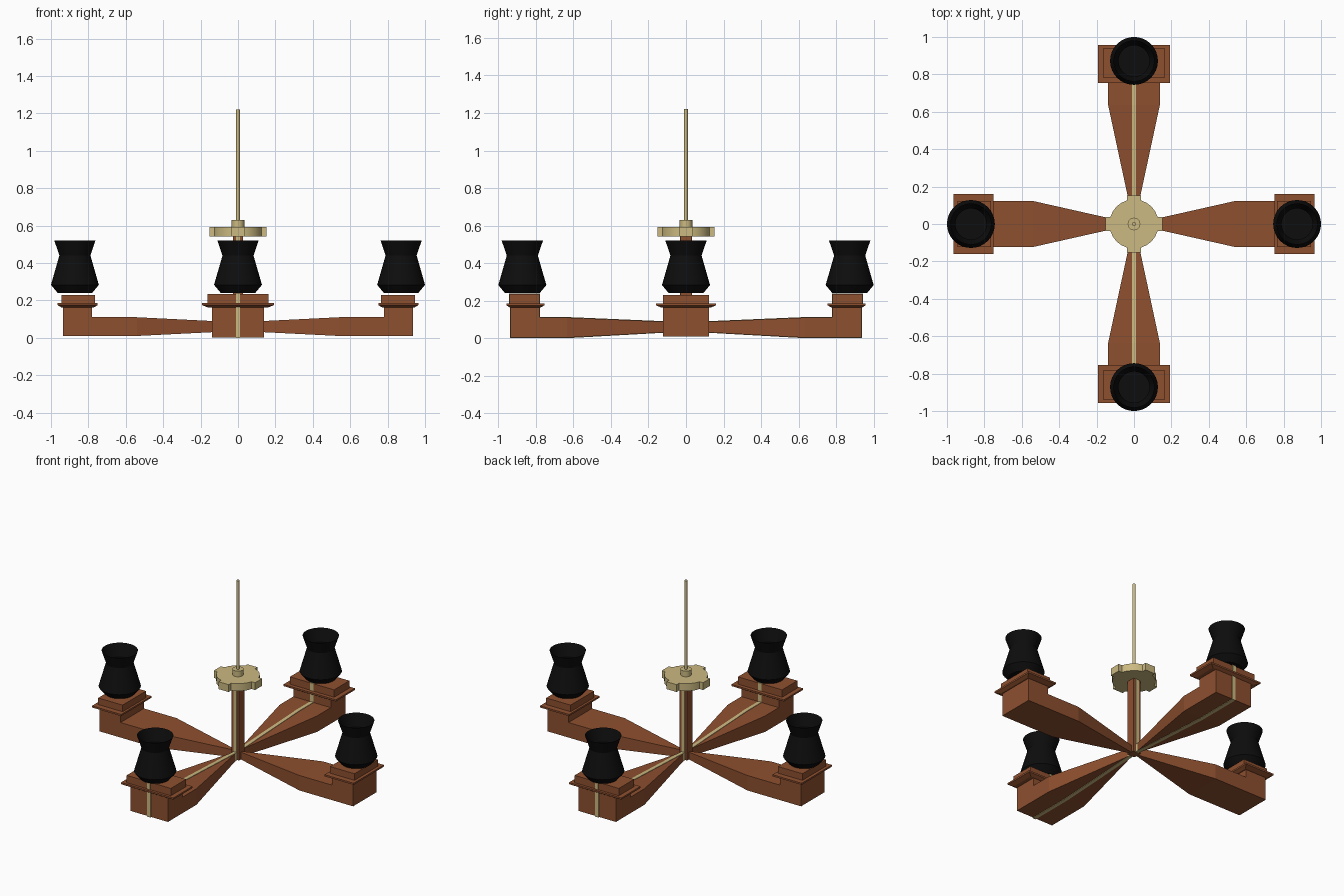
import bpy, bmesh, math
from mathutils import Matrix

if "Cube" in bpy.data.objects:
    bpy.data.objects.remove(bpy.data.objects["Cube"])


def material(name, rgb):
    m = bpy.data.materials.new(name)
    m.diffuse_color = (*rgb, 1)
    m.use_nodes = True
    m.node_tree.nodes["Principled BSDF"].inputs["Base Color"].default_value = m.diffuse_color
    return m


WOOD = material("brown_wood", (0.27, 0.079, 0.028))
BRASS = material("pale_brass", (0.60, 0.49, 0.22))
BLACK = material("black_glass", (0.004, 0.004, 0.004))


def finish(name, bm, mat, matrix=Matrix(), smooth=False):
    bmesh.ops.recalc_face_normals(bm, faces=bm.faces)
    bm.transform(matrix)
    me = bpy.data.meshes.new(name)
    bm.to_mesh(me)
    bm.free()
    me.materials.append(mat)
    ob = bpy.data.objects.new(name, me)
    bpy.context.collection.objects.link(ob)
    if smooth:
        bpy.ops.object.select_all(action='DESELECT')
        ob.select_set(True)
        bpy.context.view_layer.objects.active = ob
        bpy.ops.object.shade_smooth_by_angle(angle=math.radians(25))
    return ob


def loft(name, rings, mat, matrix=Matrix(), caps=(True, True), smooth=False):
    """Skin a list of equal-length point rings."""
    bm = bmesh.new()
    vs = [[bm.verts.new(p) for p in r] for r in rings]
    n = len(vs[0])
    for a, b in zip(vs, vs[1:]):
        for i in range(n):
            bm.faces.new((a[i], a[(i + 1) % n], b[(i + 1) % n], b[i]))
    if caps[0]:
        bm.faces.new(vs[0])
    if caps[1]:
        bm.faces.new(vs[-1])
    return finish(name, bm, mat, matrix, smooth)


def rect(x0, x1, y0, y1, z):
    return [(x0, y0, z), (x1, y0, z), (x1, y1, z), (x0, y1, z)]


def box(name, x0, x1, y0, y1, z0, z1, mat, matrix=Matrix()):
    return loft(name, [rect(x0, x1, y0, y1, z0), rect(x0, x1, y0, y1, z1)], mat, matrix)


def lathe(name, profile, sides, mat, matrix=Matrix(), caps=(True, True), smooth=True):
    rings = [[(r * math.cos(2 * math.pi * i / sides), r * math.sin(2 * math.pi * i / sides), z)
              for i in range(sides)] for r, z in profile]
    return loft(name, rings, mat, matrix, caps, smooth)


def arm(label, angle, hw, taper, z0, flange, cap, cap_top, stripe):
    """One arm pointing along +x, turned by angle; cap and flange are (d0, d1, half width)."""
    m = Matrix.Rotation(math.radians(angle), 4, 'Z')
    # tapered beam and upright end block
    sections = [(0.02, 0.006, 0.036, 0.084), (taper, hw, z0, 0.11), (0.785, hw, z0, 0.11)]
    loft(label + "_beam", [[(d, -w, a), (d, w, a), (d, w, b), (d, -w, b)]
                           for d, w, a, b in sections], WOOD, m)
    box(label + "_end_block", 0.78, 0.935, -hw, hw, z0, 0.175, WOOD, m)
    # flared lip and cap block
    f0, f1, fw = flange
    loft(label + "_lip", [rect(f0 + 0.02, f1 - 0.02, -fw + 0.03, fw - 0.03, 0.163),
                          rect(f0, f1, -fw, fw, 0.175),
                          rect(f0, f1, -fw, fw, 0.186)], WOOD, m)
    c0, c1, cw = cap
    box(label + "_cap", c0, c1, -cw, cw, 0.18, cap_top, WOOD, m)
    # inlaid brass strip wrapping the arm
    if stripe:
        outline = [(0.03, 0.034), (taper, 0), (0.939, 0), (0.939, 0.175), (0.943, 0.186),
                   (0.943, cap_top + 0.003), (0.777, cap_top + 0.003),
                   (0.777, 0.113), (taper, 0.113), (0.03, 0.087)]
        loft(label + "_brass_strip", [[(d, s * 0.012, z) for d, z in outline]
                                      for s in (-1, 1)], BRASS, m)
    # waisted lamp shade, open at the top
    lathe(label + "_shade", [(0.092, 0.24), (0.128, 0.283), (0.083, 0.44), (0.11, 0.52)], 32,
          BLACK, m @ Matrix.Translation((0.872, 0, 0)), (True, False))


for label, angle in (("right_arm", 0), ("left_arm", 180)):
    arm(label, angle, 0.123, 0.54, 0.01, (0.75, 0.965, 0.16), (0.765, 0.945, 0.123), 0.23, False)
for label, angle in (("back_arm", 90), ("front_arm", 270)):
    arm(label, angle, 0.138, 0.635, 0.003, (0.755, 0.957, 0.193), (0.78, 0.94, 0.163), 0.235, True)

# central post with brass inlay
box("post", -0.028, 0.028, -0.028, 0.028, 0.036, 0.55, WOOD)
box("post_brass_strip", -0.012, 0.012, -0.031, 0.031, 0.04, 0.55, BRASS)

# brass canopy: disc with four tabs, collar and hanging rod
lathe("canopy_disc", [(0.132, 0.543), (0.132, 0.592)], 24, BRASS)
for i in range(4):
    box("canopy_tab", 0.10, 0.152, -0.037, 0.037, 0.543, 0.592, BRASS,
        Matrix.Rotation(i * math.pi / 2, 4, 'Z'))
lathe("collar", [(0.034, 0.59), (0.034, 0.63)], 16, BRASS)
lathe("hanging_rod", [(0.01, 0.62), (0.01, 1.22)], 12, BRASS)
